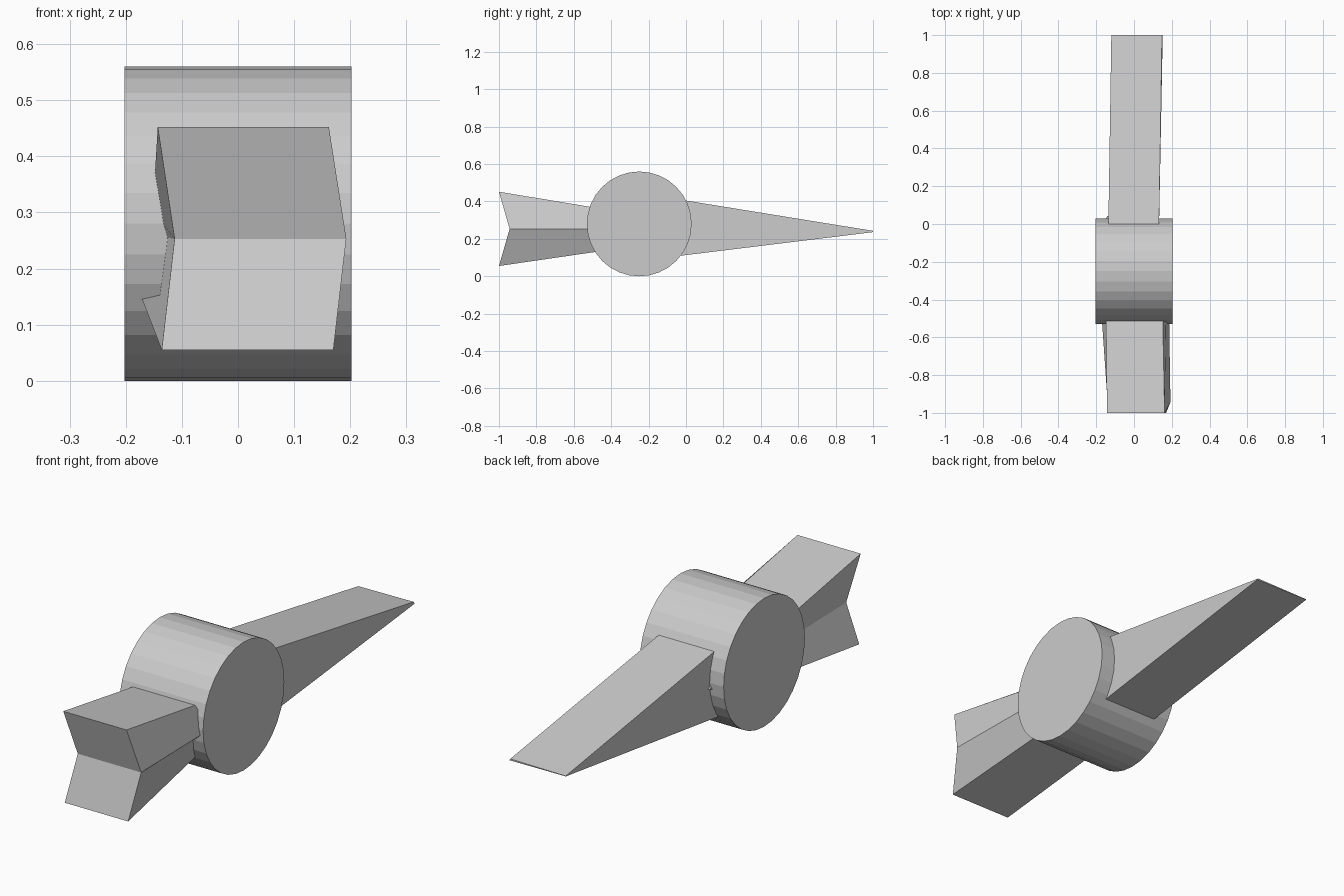
import bpy, math

if "Cube" in bpy.data.objects:
    bpy.data.objects.remove(bpy.data.objects["Cube"])


def loft(name, start, end, cap_faces):
    """Join two matching cross-sections with side quads and cap both ends."""
    n = len(start)
    faces = [(i, (i + 1) % n, (i + 1) % n + n, i + n) for i in range(n)]
    faces += [tuple(reversed(f)) for f in cap_faces]
    faces += [tuple(i + n for i in f) for f in cap_faces]
    mesh = bpy.data.meshes.new(name)
    mesh.from_pydata(start + end, [], faces)
    obj = bpy.data.objects.new(name, mesh)
    bpy.context.collection.objects.link(obj)
    bpy.context.view_layer.objects.active = obj
    obj.select_set(True)
    bpy.ops.object.mode_set(mode='EDIT')
    bpy.ops.mesh.select_all(action='SELECT')
    bpy.ops.mesh.normals_make_consistent(inside=False)
    bpy.ops.object.mode_set(mode='OBJECT')
    obj.select_set(False)
    return obj


# Central hub: flat-shaded 32-sided drum lying along x
bpy.ops.mesh.primitive_cylinder_add(vertices=32, radius=0.28, depth=0.405,
                                    location=(0, -0.25, 0.28),
                                    rotation=(0, math.pi / 2, 0))
hub = bpy.context.object
hub.name = "hub"
hub.select_set(False)

# Notched front block: wide V-shaped end, narrowing into the hub
block_front = [(-0.143, -1, 0.452), (0.162, -1, 0.452), (0.193, -0.943, 0.253),
               (0.170, -1, 0.055), (-0.136, -1, 0.055), (-0.113, -0.943, 0.253)]
block_back = [(-0.152, -0.1, 0.303), (0.144, -0.1, 0.303), (0.178, 0.02, 0.255),
              (0.106, -0.1, 0.186), (-0.198, -0.1, 0.216), (-0.142, 0.042, 0.258)]
loft("notched_block", block_front, block_back, [(0, 1, 2, 5), (5, 2, 3, 4)])

# Long rear wedge: tapers to a thin edge
wedge_base = [(-0.138, -0.15, 0.429), (0.130, -0.15, 0.429),
              (0.130, -0.15, 0.095), (-0.138, -0.15, 0.095)]
# trimmed to start under the hub surface
wedge_tip = [(-0.120, 1, 0.240), (0.148, 1, 0.243),
             (0.152, 1, 0.236), (-0.120, 1, 0.238)]
loft("rear_wedge", wedge_base, wedge_tip, [(0, 1, 2, 3)])
